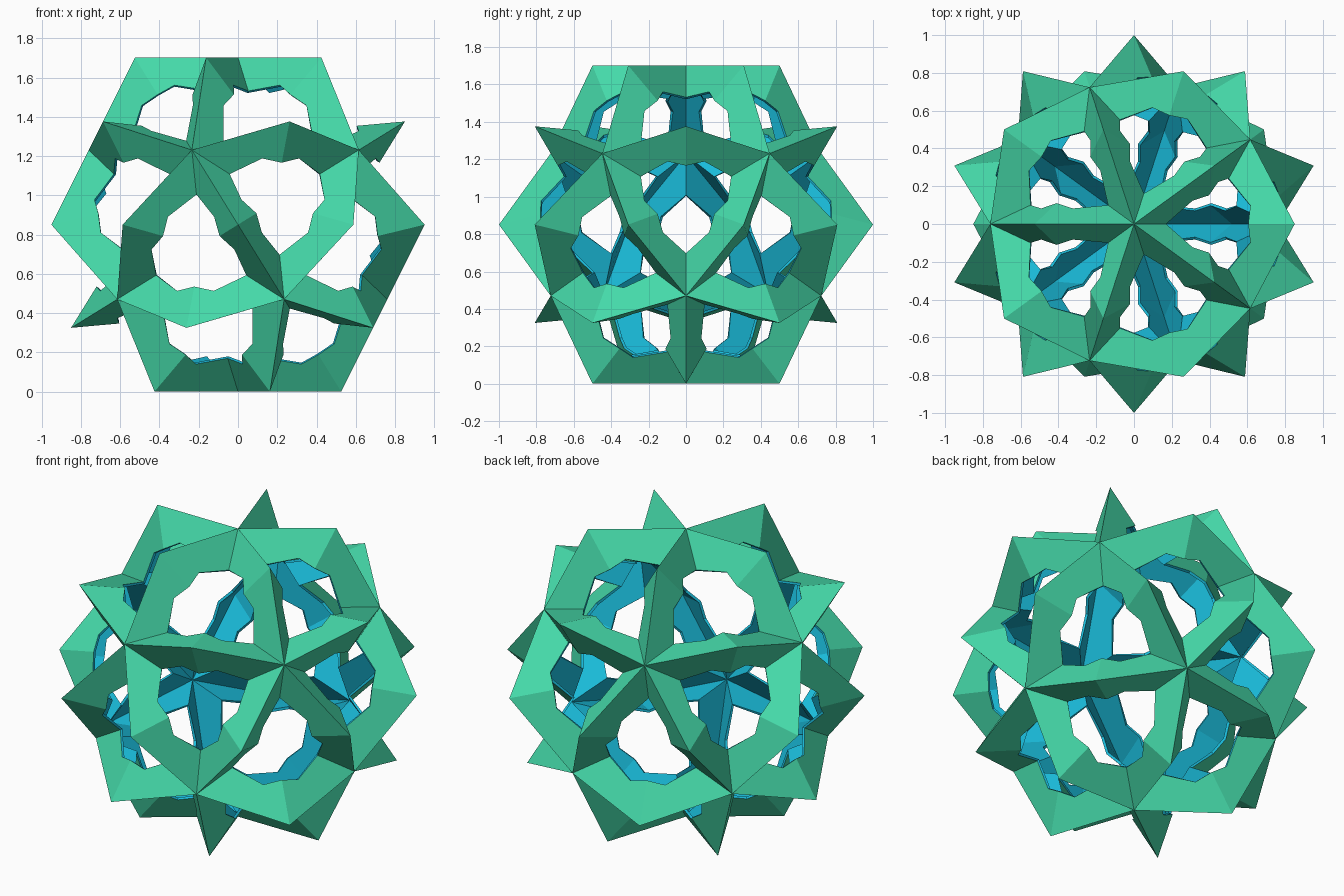
import bpy, bmesh
from math import sin, cos, radians, sqrt
from mathutils import Vector
from itertools import combinations, permutations

if "Cube" in bpy.data.objects:
    bpy.data.objects.remove(bpy.data.objects["Cube"])

R = 0.8507          # radius of the twelve five-fold points
TIP = 1.0           # radius of the thirty fin tips
DEEP = 0.607        # depth where the facets of a window would meet


def material(name, color):
    m = bpy.data.materials.new(name)
    m.diffuse_color = color
    m.use_nodes = True
    m.node_tree.nodes["Principled BSDF"].inputs["Base Color"].default_value = m.diffuse_color
    return m


# Twelve icosahedron points, one pointing straight up
def ring(start, z):
    return [Vector((2 * cos(radians(start + 72 * k)), 2 * sin(radians(start + 72 * k)), z)) * (R / sqrt(5))
            for k in range(5)]


points = [Vector((0, 0, R)), Vector((0, 0, -R))] + ring(36, 1) + ring(0, -1)
edge = R * 1.0515
near = lambda a, b: abs((a - b).length - edge) < 0.02
windows = [t for t in combinations(points, 3) if all(near(a, b) for a, b in combinations(t, 2))]

# Six folded facets around every triangular window, cut back to an open toothed rim
bm = bmesh.new()
for tri in windows:
    o = sum(tri, Vector()).normalized() * DEEP
    for a, b, c in permutations(tri):
        p = (a + b).normalized() * TIP
        tooth = p.lerp(o, 0.51)
        notch = 0.22 * a + 0.40 * p + 0.38 * o
        corner = a.lerp(o, 0.46)
        loop = [a, p, tooth, notch, corner]
        if (p - a).cross(o - a).dot(a) < 0:
            loop.reverse()
        bm.faces.new([bm.verts.new(v) for v in loop])
bmesh.ops.remove_doubles(bm, verts=bm.verts, dist=0.001)
bmesh.ops.translate(bm, verts=bm.verts, vec=(0, 0, R))

mesh = bpy.data.meshes.new("star_lattice_shell")
bm.to_mesh(mesh)
bm.free()
shell = bpy.data.objects.new("star_lattice_shell", mesh)
bpy.context.collection.objects.link(shell)
mesh.materials.append(material("green_outside", (0.06, 0.70, 0.40, 1)))
mesh.materials.append(material("blue_inside", (0.01, 0.50, 0.70, 1)))

# Thin wall with a blue inner side
wall = shell.modifiers.new("wall", 'SOLIDIFY')
wall.thickness = 0.015
wall.offset = -1
wall.material_offset = 1
wall.material_offset_rim = 1
